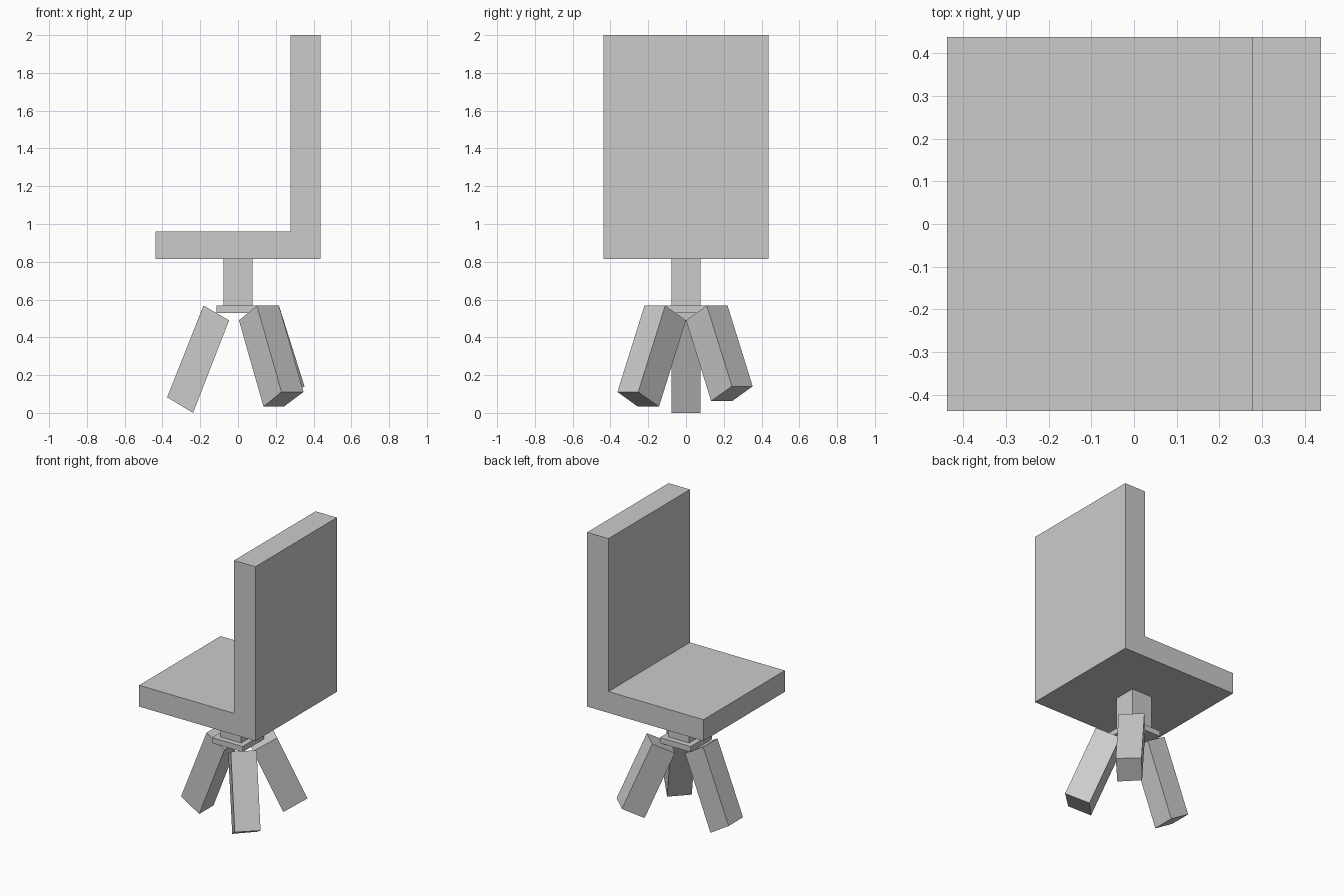
import bpy, bmesh
from mathutils import Vector

if "Cube" in bpy.data.objects:
    bpy.data.objects.remove(bpy.data.objects["Cube"])


def make_object(name, bm):
    bmesh.ops.recalc_face_normals(bm, faces=bm.faces)
    mesh = bpy.data.meshes.new(name)
    bm.to_mesh(mesh)
    bm.free()
    obj = bpy.data.objects.new(name, mesh)
    bpy.context.collection.objects.link(obj)
    return obj


def prism(name, outline, sweep):
    """Flat outline swept along a vector into a closed solid."""
    bm = bmesh.new()
    face = bm.faces.new([bm.verts.new(p) for p in outline])
    ext = bmesh.ops.extrude_face_region(bm, geom=[face], use_keep_orig=True)
    verts = [g for g in ext["geom"] if isinstance(g, bmesh.types.BMVert)]
    bmesh.ops.translate(bm, verts=verts, vec=Vector(sweep))
    return make_object(name, bm)


def block(name, half, z0, z1):
    """Square upright block centred on the z axis."""
    outline = [(-half, -half, z0), (half, -half, z0), (half, half, z0), (-half, half, z0)]
    return prism(name, outline, (0, 0, z1 - z0))


# Seat and backrest: one L profile swept across the width
S = 0.4375
profile = [(-S, 0.815), (S, 0.815), (S, 2.0), (0.277, 2.0), (0.277, 0.96), (-S, 0.96)]
prism("seat_and_backrest", [(x, -S, z) for x, z in profile], (0, 2 * S, 0))

# Pedestal column and the plate under it
block("column", 0.078, 0.568, 0.815)
block("base_plate", 0.115, 0.53, 0.568)

# Front leg leaning towards -x
side = [(-0.183, 0.568), (-0.047, 0.49), (-0.238, 0.005), (-0.375, 0.083)]
prism("leg_left", [(x, -0.077, z) for x, z in side], (0, 0.154, 0))

# Two diagonal legs, the far one slightly shorter
top = [(0.10, 0.22, 0.568), (0.217, 0.11, 0.568), (0.112, 0.0, 0.49), (0.005, 0.112, 0.49)]
for name, sign, drop in (("leg_near", -1, (0.13, 0.143, -0.457)),
                         ("leg_far", 1, (0.135, 0.133, -0.427))):
    prism(name, [(x, sign * y, z) for x, y, z in top], (drop[0], sign * drop[1], drop[2]))

# Rest the lowest leg on the ground
for obj in bpy.context.collection.objects:
    if obj.name == "leg_left":
        low = min(v.co.z for v in obj.data.vertices)
        for v in obj.data.vertices:
            if v.co.z < low + 0.001:
                v.co.z = 0.0
